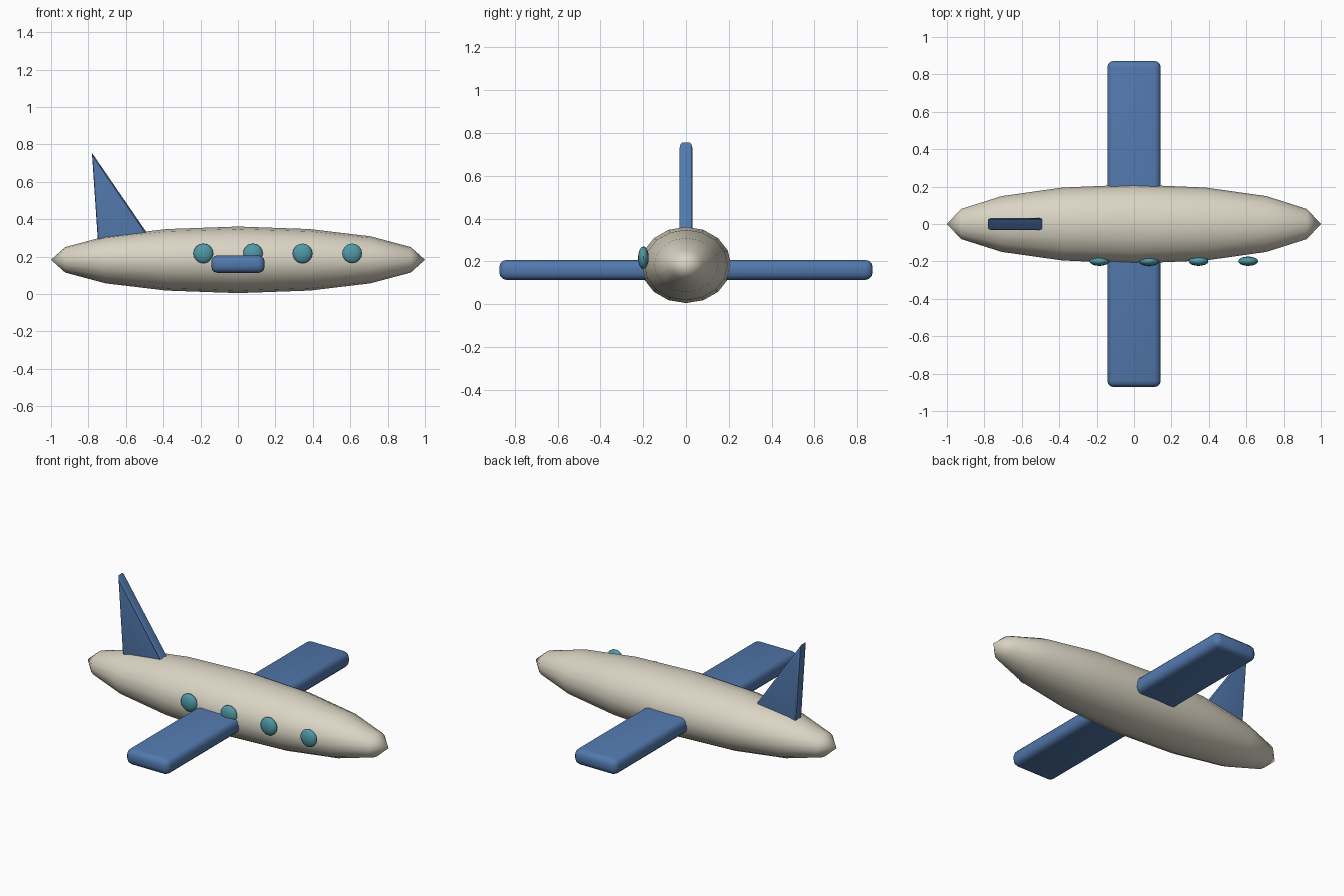
import bpy, bmesh, math

if "Cube" in bpy.data.objects:
    bpy.data.objects.remove(bpy.data.objects["Cube"])


def material(name, rgb):
    m = bpy.data.materials.new(name)
    m.diffuse_color = (*rgb, 1)
    m.use_nodes = True
    m.node_tree.nodes["Principled BSDF"].inputs["Base Color"].default_value = m.diffuse_color
    return m


cream = material("cream", (0.70, 0.66, 0.55))
blue = material("blue", (0.085, 0.19, 0.42))
teal = material("teal", (0.08, 0.32, 0.38))


def finish(obj, name, mat, angle=30):
    obj.name = name
    obj.data.materials.append(mat)
    bpy.ops.object.select_all(action='DESELECT')
    obj.select_set(True)
    bpy.context.view_layer.objects.active = obj
    bpy.ops.object.transform_apply(location=False, rotation=True, scale=True)
    bpy.ops.object.shade_smooth_by_angle(angle=math.radians(angle))
    return obj


def ellipsoid(name, mat, loc, scale, rot, segments, rings, angle=30):
    bpy.ops.mesh.primitive_uv_sphere_add(segments=segments, ring_count=rings,
                                         radius=1, location=loc, rotation=rot)
    obj = bpy.context.object
    obj.scale = scale
    return finish(obj, name, mat, angle)


def prism(name, mat, profile, half, bevel, segments, angle=30):
    """Extrude an x-z profile along y and round its edges."""
    bm = bmesh.new()
    a = [bm.verts.new((x, -half, z)) for x, z in profile]
    b = [bm.verts.new((x, half, z)) for x, z in profile]
    bm.faces.new(a)
    bm.faces.new(b[::-1])
    n = len(profile)
    for i in range(n):
        j = (i + 1) % n
        bm.faces.new((a[i], b[i], b[j], a[j]))
    bmesh.ops.recalc_face_normals(bm, faces=bm.faces)
    # Profile-plane edges are always rounded; thick boxes round every edge
    edges = [e for e in bm.edges if n == 4 or abs(e.verts[0].co.y - e.verts[1].co.y) < 1e-6]
    bmesh.ops.bevel(bm, geom=edges, offset=bevel, segments=segments, profile=0.5,
                    affect='EDGES', clamp_overlap=True)
    bmesh.ops.recalc_face_normals(bm, faces=bm.faces)
    me = bpy.data.meshes.new(name)
    bm.to_mesh(me)
    bm.free()
    obj = bpy.data.objects.new(name, me)
    bpy.context.collection.objects.link(obj)
    return finish(obj, name, mat, angle)


# Fuselage: sphere with its poles at nose and tail
ellipsoid("fuselage", cream, (0, 0, 0.183), (0.178, 0.211, 1.0),
          (0, math.pi / 2, 0), 16, 8, 35)

# Wing running straight through the body
prism("wing", blue, [(-0.143, 0.113), (0.143, 0.113), (0.143, 0.207), (-0.143, 0.207)],
      0.872, 0.035, 3)

# Swept tail fin
prism("tail_fin", blue, [(-0.781, 0.755), (-0.747, 0.25), (-0.435, 0.25)],
      0.031, 0.013, 3)

# Row of round windows along the front side
for i in range(4):
    ellipsoid(f"window_{i + 1}", teal, (-0.185 + 0.265 * i, -0.199, 0.217),
              (0.053, 0.025, 0.053), (0, 0, 0), 16, 8, 40)
